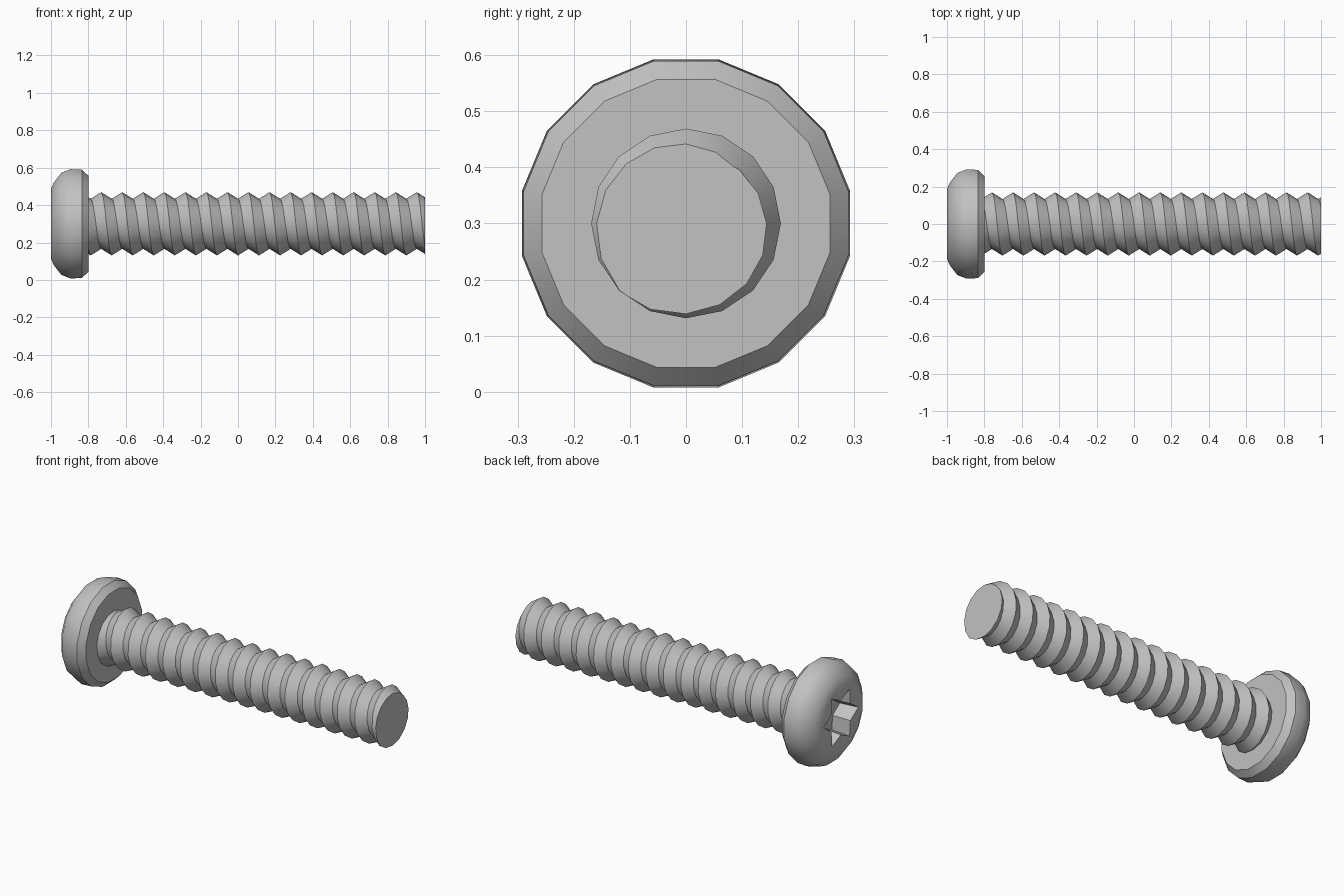
import bpy, bmesh
from math import sin, cos, pi, radians

cube = bpy.data.objects.get("Cube")
if cube:
    bpy.data.objects.remove(cube, do_unlink=True)

AXIS_Z = 0.3      # height of the screw axis
PITCH = 0.1125    # thread spacing

steel = bpy.data.materials.new("grey steel")
steel.use_nodes = True
GREY = (0.54, 0.54, 0.54, 1)
steel.diffuse_color = GREY
steel.node_tree.nodes["Principled BSDF"].inputs["Base Color"].default_value = GREY


def point(bm, x, r, a):
    """Vertex at distance r and angle a around the screw axis."""
    return bm.verts.new((x, r * cos(a), AXIS_Z + r * sin(a)))


def finish(bm, name, angle):
    bmesh.ops.recalc_face_normals(bm, faces=bm.faces[:])
    mesh = bpy.data.meshes.new(name)
    bm.to_mesh(mesh)
    bm.free()
    mesh.materials.append(steel)
    obj = bpy.data.objects.new(name, mesh)
    bpy.context.collection.objects.link(obj)
    bpy.ops.object.select_all(action="DESELECT")
    obj.select_set(True)
    bpy.context.view_layer.objects.active = obj
    bpy.ops.object.shade_smooth_by_angle(angle=radians(angle))
    return obj


def bridge(bm, a, b):
    """Quads between two closed rings of equal length."""
    n = len(a)
    for i in range(n):
        j = (i + 1) % n
        bm.faces.new((a[i], a[j], b[j], b[i]))


def ring_edges(bm, ring):
    return [bm.edges.get((v, ring[i - 1])) for i, v in enumerate(ring)]


# Rounded pan head with a six-lobed drive recess
bm = bmesh.new()
SIDES = 16
profile = [(-1, 0.19), (-0.985, 0.225), (-0.945, 0.278), (-0.895, 0.298),
           (-0.835, 0.295), (-0.8, 0.262)]
rings = [[point(bm, x, r, 2 * pi * (i + 0.5) / SIDES) for i in range(SIDES)]
         for x, r in profile]
for a, b in zip(rings, rings[1:]):
    bridge(bm, a, b)
bm.faces.new(rings[-1])


def star(x, scale):
    return [point(bm, x, scale * (0.1 if i % 2 else 0.16), pi * i / 6)
            for i in range(12)]


rim, floor = star(-1, 1), star(-0.89, 0.92)
bridge(bm, rim, floor)
bm.faces.new(floor)
bmesh.ops.triangle_fill(
    bm, edges=ring_edges(bm, rings[0]) + ring_edges(bm, rim), use_beauty=True)
finish(bm, "head", 35)

# Threaded shank: a right-handed helical ridge, cut square at both ends
bm = bmesh.new()
STEPS = 16
TURNS = 20
start = 0.028 - 9 * PITCH
roots, crests = [], []
for n in range(STEPS * TURNS):
    a = 2 * pi * n / STEPS
    x = start + PITCH * n / STEPS
    roots.append(point(bm, x - PITCH / 2, 0.134, a))
    crests.append(point(bm, x, 0.169, a))
for n in range(STEPS * TURNS - 1):
    bm.faces.new((roots[n], roots[n + 1], crests[n + 1], crests[n]))
    if n + STEPS + 1 < len(roots):
        bm.faces.new((crests[n], crests[n + 1],
                      roots[n + STEPS + 1], roots[n + STEPS]))
for x, side in ((-0.81, -1), (1, 1)):
    cut = bmesh.ops.bisect_plane(
        bm, geom=bm.verts[:] + bm.edges[:] + bm.faces[:], dist=1e-5,
        plane_co=(x, 0, 0), plane_no=(side, 0, 0), clear_outer=True)
    edges = [e for e in cut["geom_cut"] if isinstance(e, bmesh.types.BMEdge)]
    bmesh.ops.triangle_fill(bm, edges=edges, use_beauty=True)
finish(bm, "threaded_shank", 30)
